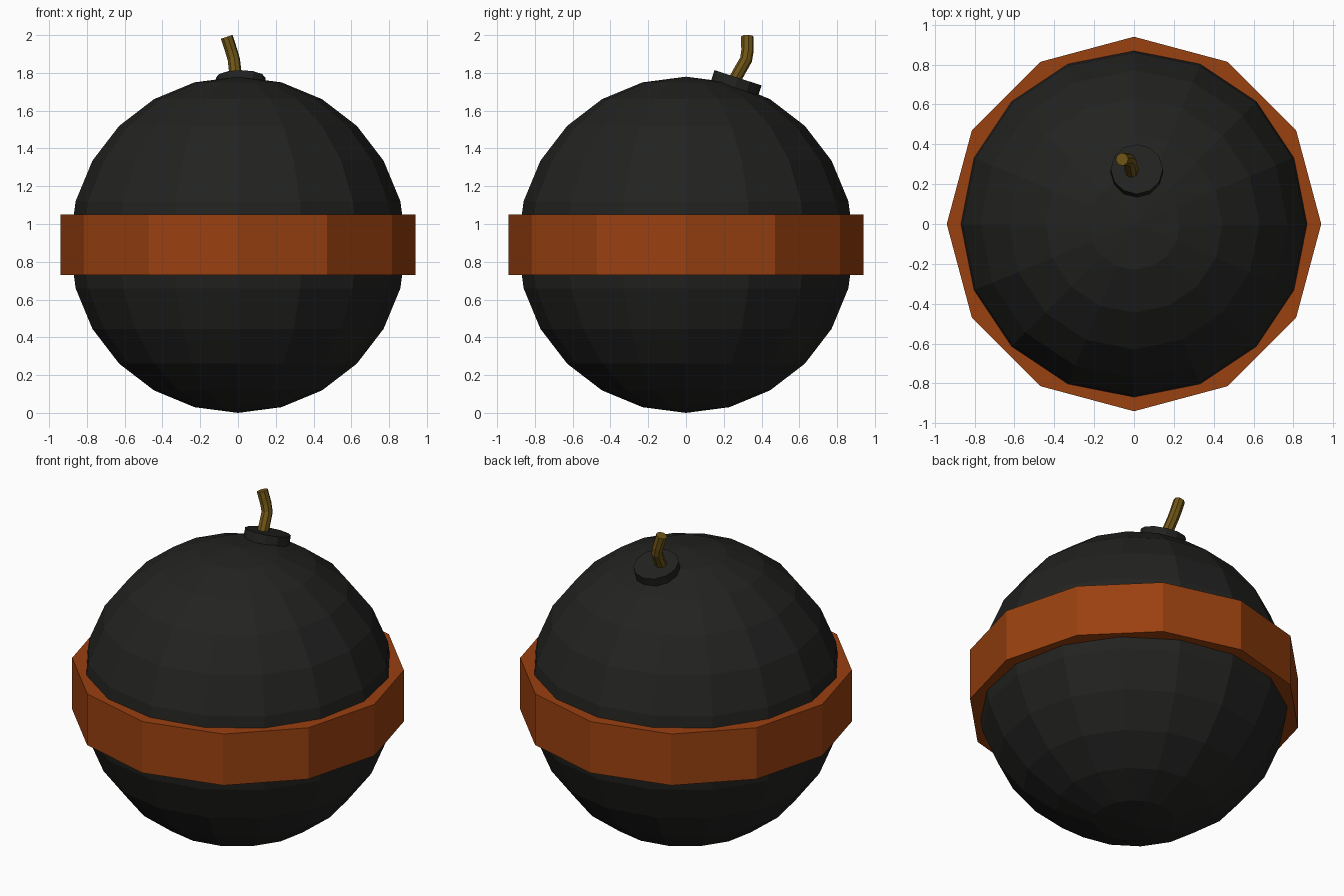
import bpy
import math

if "Cube" in bpy.data.objects:
    bpy.data.objects.remove(bpy.data.objects["Cube"])


def material(name, rgb):
    m = bpy.data.materials.new(name)
    m.diffuse_color = (*rgb, 1)
    m.use_nodes = True
    m.node_tree.nodes["Principled BSDF"].inputs["Base Color"].default_value = m.diffuse_color
    return m


def finish(name, mat):
    ob = bpy.context.object
    ob.name = name
    ob.data.materials.append(mat)
    return ob


black = material("black_iron", (0.016, 0.016, 0.015))
rust = material("rust_band", (0.32, 0.052, 0.005))
cord = material("cord", (0.16, 0.09, 0.008))

# round body
bpy.ops.mesh.primitive_uv_sphere_add(segments=16, ring_count=12, radius=0.89,
                                     location=(0, 0, 0.89))
finish("body", black)

# twelve-sided band around the middle
bpy.ops.mesh.primitive_cylinder_add(vertices=12, radius=0.94, depth=0.32,
                                    location=(0, 0, 0.89))
finish("band", rust)

# tilted collar that holds the fuse
bpy.ops.mesh.primitive_cylinder_add(vertices=12, radius=0.131, depth=0.055,
                                    location=(0.014, 0.267, 1.748),
                                    rotation=(math.radians(-18), 0, 0))
finish("fuse_collar", black)

# bent fuse
path = [(-0.012, 0.245, 1.74), (-0.014, 0.278, 1.80),
        (-0.022, 0.318, 1.87), (-0.035, 0.325, 1.915), (-0.06, 0.325, 1.991)]
curve = bpy.data.curves.new("fuse", "CURVE")
curve.dimensions = "3D"
curve.bevel_depth = 0.033
curve.bevel_resolution = 2
curve.use_fill_caps = True
spline = curve.splines.new("POLY")
spline.points.add(len(path) - 1)
for point, co in zip(spline.points, path):
    point.co = (*co, 1)
spline.use_smooth = False
fuse = bpy.data.objects.new("fuse", curve)
bpy.context.collection.objects.link(fuse)
curve.materials.append(cord)
